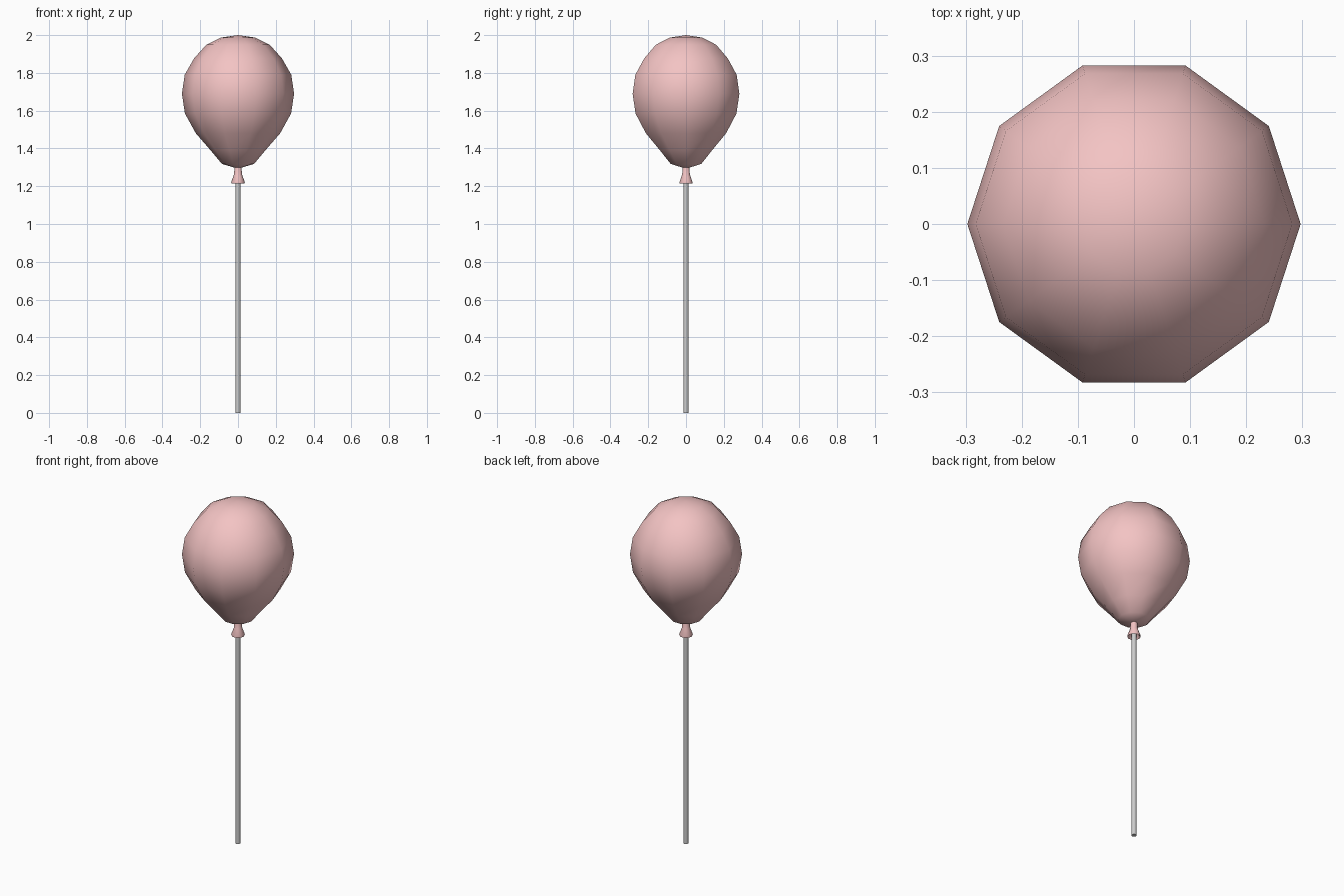
import bpy, bmesh
from math import radians, cos, sin, tau

if "Cube" in bpy.data.objects:
    bpy.data.objects.remove(bpy.data.objects["Cube"])

pink = bpy.data.materials.new("pink_rubber")
pink.diffuse_color = (0.9, 0.55, 0.55, 1)
pink.use_nodes = True
pink.node_tree.nodes["Principled BSDF"].inputs["Base Color"].default_value = pink.diffuse_color


def lathe(name, profile, sides, material=None, angle=60):
    """Revolve (radius, z) points about z; zero radius makes a pole."""
    bm = bmesh.new()
    rings = []
    for r, z in profile:
        n = sides if r > 0 else 1
        rings.append([bm.verts.new((r * cos(tau * i / sides), r * sin(tau * i / sides), z))
                      for i in range(n)])
    for a, b in zip(rings, rings[1:]):
        for i in range(sides):
            j = (i + 1) % sides
            quad = [a[i % len(a)], a[j % len(a)], b[j % len(b)], b[i % len(b)]]
            bm.faces.new(list(dict.fromkeys(quad)))
    bmesh.ops.recalc_face_normals(bm, faces=bm.faces)
    mesh = bpy.data.meshes.new(name)
    bm.to_mesh(mesh)
    bm.free()
    obj = bpy.data.objects.new(name, mesh)
    bpy.context.collection.objects.link(obj)
    if material:
        mesh.materials.append(material)
    bpy.ops.object.select_all(action='DESELECT')
    obj.select_set(True)
    bpy.context.view_layer.objects.active = obj
    bpy.ops.object.shade_smooth_by_angle(angle=radians(angle))
    return obj


# Egg-shaped balloon body
lathe("balloon", [(0, 1.293), (0.085, 1.318), (0.145, 1.39), (0.223, 1.48), (0.281, 1.585),
                  (0.297, 1.69), (0.282, 1.79), (0.233, 1.876), (0.168, 1.949),
                  (0.09, 1.987), (0, 2.0)], 10, pink)

# Flared neck with an open underside
lathe("balloon_neck", [(0, 1.305), (0.018, 1.30), (0.022, 1.26), (0.036, 1.222), (0.035, 1.215),
                       (0.030, 1.218), (0.015, 1.26), (0, 1.265)], 10, pink)

# Stick
lathe("stick", [(0, 0), (0.0135, 0), (0.0135, 1.265), (0, 1.265)], 10)
